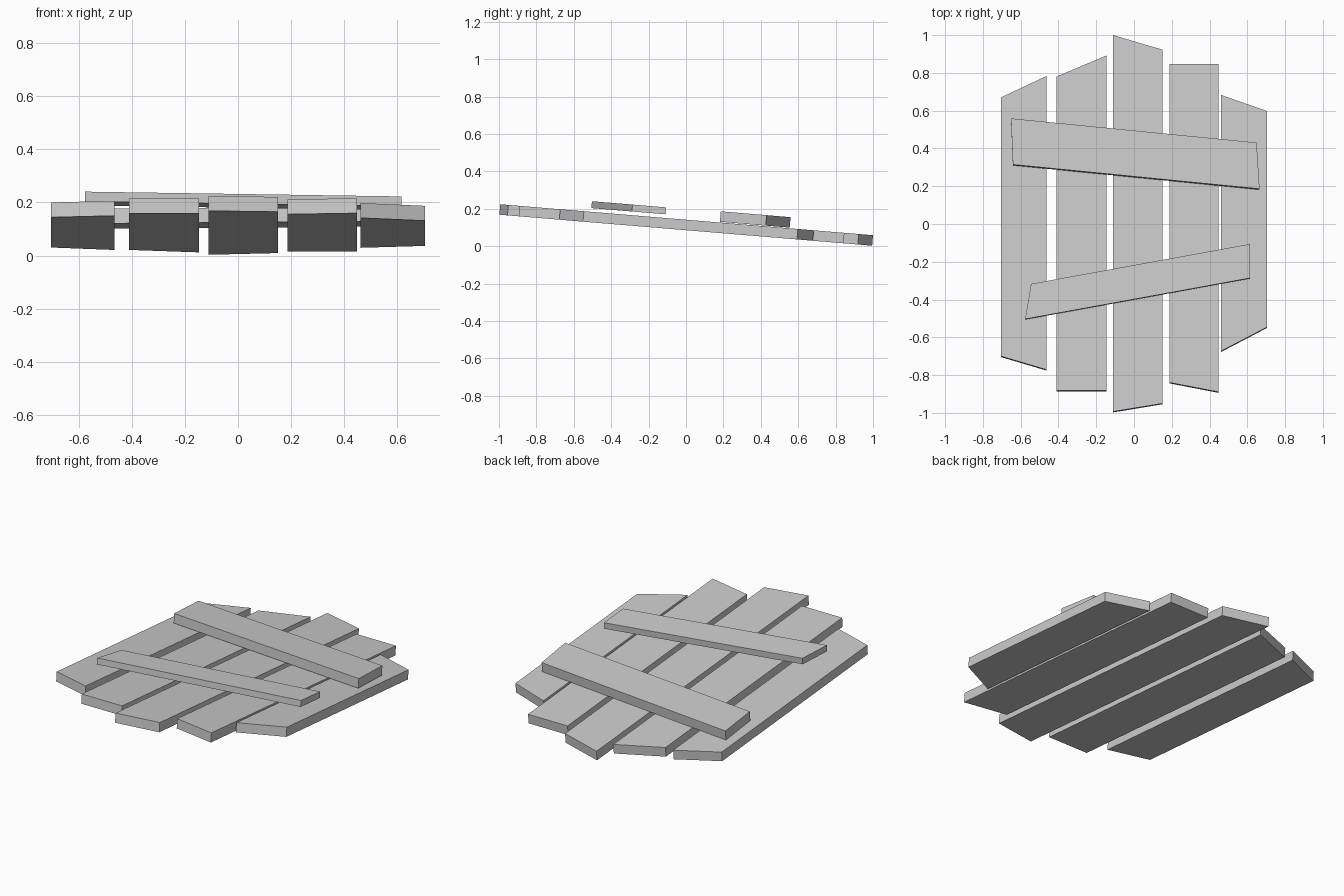
import bpy
import bmesh
from mathutils import Vector

cube = bpy.data.objects.get("Cube")
if cube:
    bpy.data.objects.remove(cube, do_unlink=True)

# Whole panel leans down toward the back
SLOPE = 0.083
NORMAL = Vector((0, SLOPE, 1)).normalized()

grey = bpy.data.materials.new("plain_grey")
grey.use_nodes = True
colour = (0.6, 0.6, 0.6, 1)
grey.diffuse_color = colour
grey.node_tree.nodes["Principled BSDF"].inputs["Base Color"].default_value = colour


def board(name, outline, height, thickness):
    """Flat board: a plan outline laid on the leaning plane, extruded down."""
    bm = bmesh.new()
    top = bm.faces.new([bm.verts.new((x, y, height - SLOPE * y)) for x, y in outline])
    base = bmesh.ops.extrude_face_region(bm, geom=[top], use_keep_orig=True)
    verts = [g for g in base["geom"] if isinstance(g, bmesh.types.BMVert)]
    bmesh.ops.translate(bm, verts=verts, vec=-NORMAL * thickness)
    bmesh.ops.recalc_face_normals(bm, faces=bm.faces)
    mesh = bpy.data.meshes.new(name)
    bm.to_mesh(mesh)
    bm.free()
    mesh.materials.append(grey)
    bpy.context.collection.objects.link(bpy.data.objects.new(name, mesh))


# Planks: left x, right x, front ends, back ends (each cut at an angle)
planks = [
    ("right_outer_plank", -0.704, -0.464, (-0.70, -0.771), (0.67, 0.783)),
    ("right_inner_plank", -0.411, -0.146, (-0.882, -0.882), (0.78, 0.892)),
    ("middle_plank", -0.111, 0.15, (-0.993, -0.95), (1.0, 0.923)),
    ("left_inner_plank", 0.187, 0.447, (-0.839, -0.889), (0.847, 0.847)),
    ("left_outer_plank", 0.461, 0.704, (-0.673, -0.546), (0.683, 0.598)),
]
for name, x0, x1, front, back in planks:
    outline = [(x0, front[0]), (x1, front[1]), (x1, back[1]), (x0, back[0])]
    board(name, outline, 0.142, 0.056)

# Crooked cross battens; the thin front one sits slightly clear of the planks
board("back_batten",
      [(-0.641, 0.315), (0.665, 0.186), (0.649, 0.431), (-0.651, 0.559)], 0.202, 0.056)
board("front_batten",
      [(-0.576, -0.503), (0.615, -0.286), (0.615, -0.106), (-0.545, -0.317)], 0.199, 0.037)
